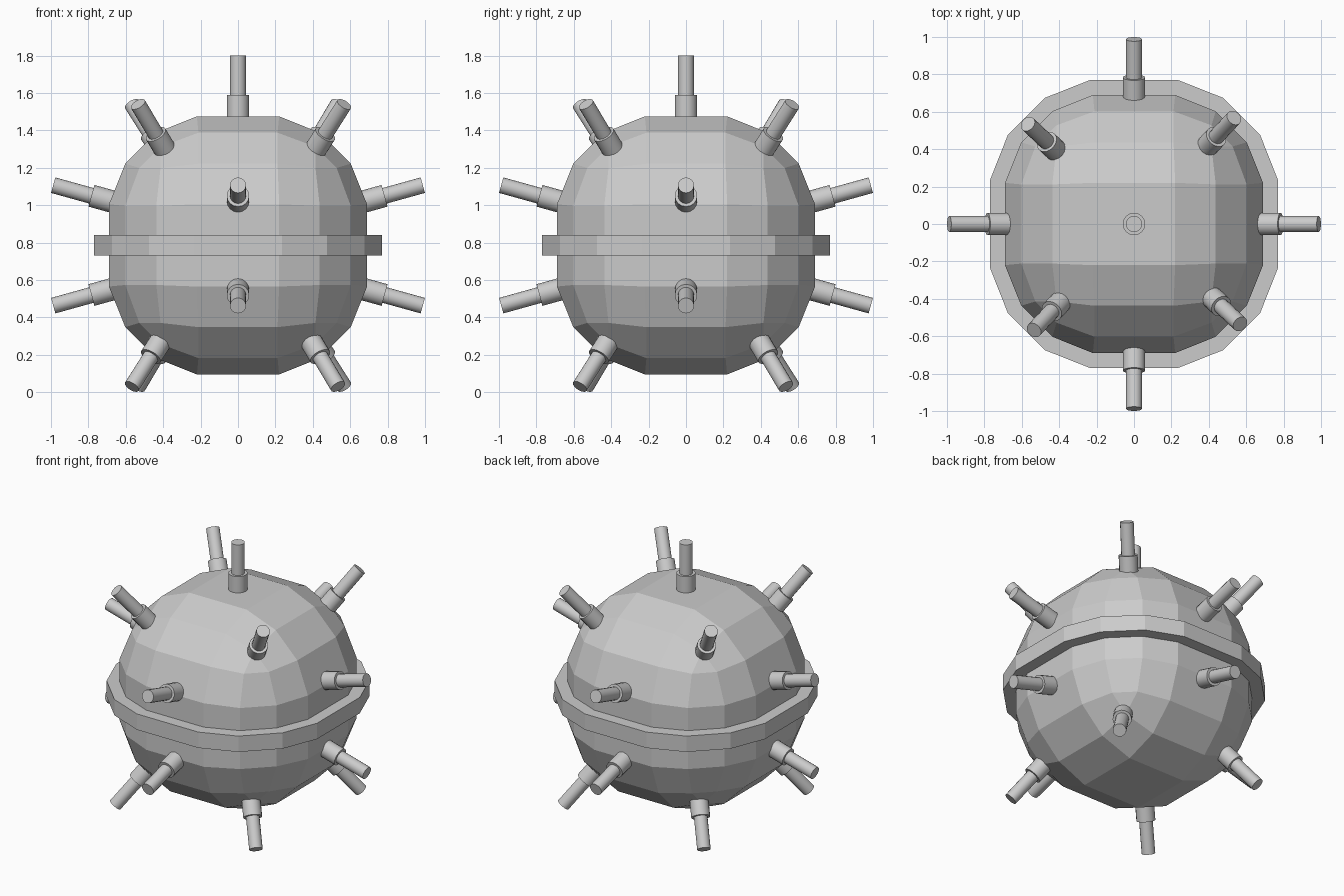
import bpy, bmesh
from math import radians, sin, cos
from mathutils import Vector

if "Cube" in bpy.data.objects:
    bpy.data.objects.remove(bpy.data.objects["Cube"])

CZ = 0.785  # height of the body centre


def finish(bm, name):
    bmesh.ops.recalc_face_normals(bm, faces=bm.faces)
    me = bpy.data.meshes.new(name)
    bm.to_mesh(me)
    bm.free()
    ob = bpy.data.objects.new(name, me)
    bpy.context.collection.objects.link(ob)
    return ob


# Body: cube with wide three-step bevel, pulled towards a sphere
bm = bmesh.new()
bmesh.ops.create_cube(bm, size=1.38)
bmesh.ops.bevel(bm, geom=bm.edges[:], offset=0.47, segments=3, profile=0.5,
                affect='EDGES', offset_type='OFFSET')
base = 0.757
for v in bm.verts:
    r = v.co.length
    v.co *= (base + (r - base) * 0.35) / r
    v.co.z += CZ
finish(bm, "body")

# Belt: flat sixteen-sided band following the body outline
quarter = [(0.77, -0.235), (0.77, 0.235), (0.675, 0.475), (0.475, 0.675)]
outline = []
for q in range(4):
    c, s = round(cos(radians(90 * q))), round(sin(radians(90 * q)))
    outline += [(c * x - s * y, s * x + c * y) for x, y in quarter]
bm = bmesh.new()
rings = []
for z in (0.73, 0.84):
    rings.append([[bm.verts.new((x * k, y * k, z)) for x, y in outline] for k in (1, 0.82)])
n = len(outline)
(lo, li), (uo, ui) = rings
for a, b in ((lo, uo), (uo, ui), (ui, li), (li, lo)):
    for i in range(n):
        j = (i + 1) % n
        bm.faces.new((a[i], a[j], b[j], b[i]))
finish(bm, "belt")


def cylinder(name, start, end, radius):
    axis = end - start
    bpy.ops.mesh.primitive_cylinder_add(vertices=16, radius=radius, depth=axis.length,
                                        location=(start + end) / 2,
                                        rotation=axis.to_track_quat('Z', 'Y').to_euler())
    ob = bpy.context.object
    ob.name = name
    bpy.ops.object.shade_smooth_by_angle(angle=radians(40))


# Spike: thin rod standing in a wider collar, placed by its tip
def spike(name, azimuth, tip_r, tip_z, tilt):
    a, t = radians(azimuth), radians(tilt)
    tip = Vector((tip_r * cos(a), tip_r * sin(a), CZ + tip_z))
    d = Vector((cos(t) * cos(a), cos(t) * sin(a), sin(t)))
    cylinder(name + "_rod", tip - d * 0.35, tip, 0.043)
    cylinder(name + "_collar", tip - d * 0.37, tip - d * 0.212, 0.06)


spike("top_spike", 0, 0, 1.015, 90)
for side, label in ((1, "upper"), (-1, "lower")):
    for i in range(4):
        spike(label + "_side_spike", 90 * i, 0.988, side * 0.322, side * 15.5)
        spike(label + "_corner_spike", 45 + side * 1.7 + 90 * i, 0.78, side * 0.755, side * 49)
